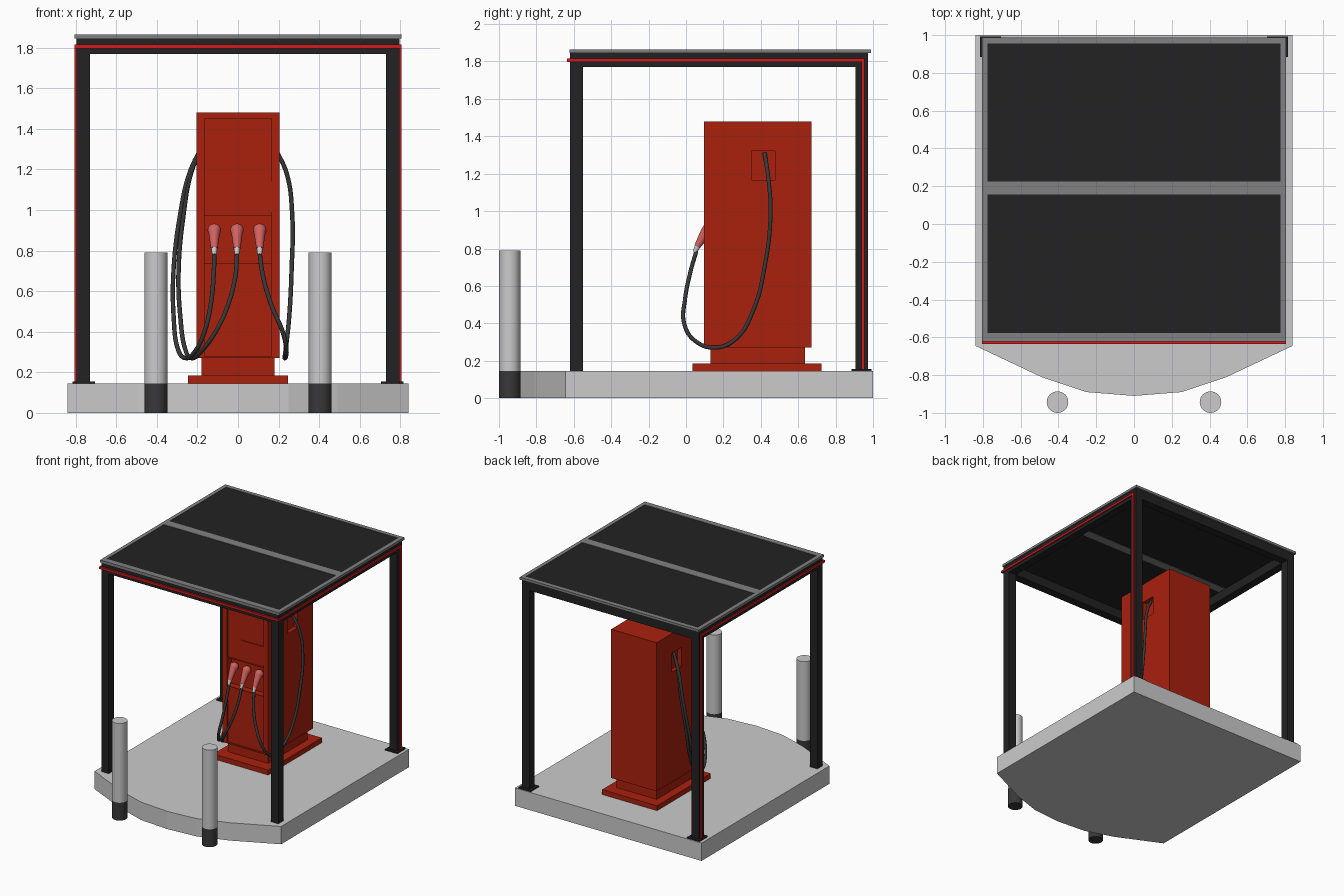
import bpy, bmesh
from mathutils import Vector

cube = bpy.data.objects.get("Cube")
if cube:
    bpy.data.objects.remove(cube, do_unlink=True)


def material(name, r, g, b):
    m = bpy.data.materials.new(name)
    m.use_nodes = True
    m.diffuse_color = (r, g, b, 1)
    m.node_tree.nodes["Principled BSDF"].inputs["Base Color"].default_value = (r, g, b, 1)
    return m


RED = material("cabinet red", 0.4, 0.015, 0.004)
NEON = material("light strip red", 0.65, 0.01, 0.012)
BLACK = material("frame black", 0.016, 0.016, 0.016)
GREY = material("roof trim grey", 0.22, 0.22, 0.22)
CONCRETE = material("concrete pale grey", 0.6, 0.6, 0.6)
RUBBER = material("hose dark grey", 0.04, 0.04, 0.04)
PINK = material("nozzle pink", 0.65, 0.12, 0.12)


def mesh_object(name, bm, *mats):
    bmesh.ops.recalc_face_normals(bm, faces=bm.faces)
    me = bpy.data.meshes.new(name)
    bm.to_mesh(me)
    bm.free()
    for m in mats:
        me.materials.append(m)
    ob = bpy.data.objects.new(name, me)
    bpy.context.collection.objects.link(ob)
    return ob


def box(name, x, y, z, mat):
    """Box from (low, high) ranges on each axis."""
    bm = bmesh.new()
    bmesh.ops.create_cube(bm, size=1)
    for v in bm.verts:
        v.co = [r[0] if c < 0 else r[1] for c, r in zip(v.co, (x, y, z))]
    return mesh_object(name, bm, mat)


def activate(ob):
    bpy.ops.object.select_all(action='DESELECT')
    ob.select_set(True)
    bpy.context.view_layer.objects.active = ob


def smooth(ob):
    activate(ob)
    bpy.ops.object.shade_smooth_by_angle(angle=0.7)


def rod(name, a, b, r1, r2, mat, sides=16):
    """Tapered cylinder between two points."""
    a, b = Vector(a), Vector(b)
    bm = bmesh.new()
    bmesh.ops.create_cone(bm, cap_ends=True, segments=sides, radius1=r1,
                          radius2=r2, depth=(b - a).length)
    ob = mesh_object(name, bm, mat)
    ob.rotation_euler = (b - a).to_track_quat('Z', 'Y').to_euler()
    ob.location = (a + b) / 2
    smooth(ob)
    return ob


# Concrete island with a bowed front
half = [(0.84, 1.0), (0.84, -0.645), (0.49, -0.81), (0.25, -0.89)]
outline = half + [(0, -0.91)] + [(-x, y) for x, y in reversed(half)]
bm = bmesh.new()
floor = bm.faces.new([bm.verts.new((x, y, 0)) for x, y in outline])
top = bmesh.ops.extrude_face_region(bm, geom=[floor])["geom"]
bmesh.ops.translate(bm, vec=(0, 0, 0.145), verts=[v for v in top if isinstance(v, bmesh.types.BMVert)])
mesh_object("island", bm, CONCRETE)

# Things that repeat on both sides
for side, s in (("left", 1), ("right", -1)):
    def span(a, b):
        return sorted((s * a, s * b))

    rod(side + "_bollard_foot", (s * 0.405, -0.943, 0), (s * 0.405, -0.943, 0.145), 0.057, 0.057, RUBBER, 32)
    rod(side + "_bollard", (s * 0.405, -0.943, 0.145), (s * 0.405, -0.943, 0.79), 0.057, 0.057, CONCRETE, 32)
    box(side + "_front_post", span(0.73, 0.797), (-0.62, -0.55), (0.145, 1.78), BLACK)
    box(side + "_back_post", span(0.73, 0.797), (0.905, 0.972), (0.145, 1.78), BLACK)
    box(side + "_post_foot", span(0.705, 0.815), (0.885, 0.993), (0.145, 0.155), BLACK)
    box(side + "_beam", span(0.73, 0.797), (-0.62, 0.972), (1.77, 1.845), BLACK)
    box(side + "_light_strip", span(0.797, 0.806), (-0.635, 0.955), (1.797, 1.815), NEON)
    box(side + "_post_light_strip", span(0.797, 0.806), (0.937, 0.955), (0.15, 1.797), NEON)
    box(side + "_roof_trim", span(0.775, 0.806), (-0.622, 0.988), (1.845, 1.865), GREY)

# Roof: cross beams, trim and two dark panels
box("front_beam", (-0.73, 0.73), (-0.62, -0.55), (1.77, 1.845), BLACK)
box("back_beam", (-0.73, 0.73), (0.905, 0.972), (1.77, 1.845), BLACK)
box("front_light_strip", (-0.806, 0.806), (-0.635, -0.62), (1.797, 1.815), NEON)
for name, y in (("front", (-0.622, -0.577)), ("middle", (0.155, 0.226)), ("back", (0.955, 0.988))):
    box(name + "_roof_trim", (-0.775, 0.775), y, (1.845, 1.865), GREY)
for name, y in (("front", (-0.577, 0.155)), ("back", (0.226, 0.955))):
    box(name + "_roof_panel", (-0.775, 0.775), y, (1.848, 1.862), BLACK)

# Pump cabinet with recessed front panels and side hose ports
box("pump_base", (-0.247, 0.247), (0.035, 0.725), (0.145, 0.185), RED)
box("pump_neck", (-0.18, 0.18), (0.13, 0.635), (0.185, 0.27), RED)
cabinet = box("pump_cabinet", (-0.205, 0.205), (0.095, 0.67), (0.27, 1.48), RED)
recesses = [
    ((-0.165, 0.165), (0.0, 0.107), (0.971, 1.45)),
    ((-0.165, 0.165), (0.0, 0.15), (0.74, 0.97)),
    ((-0.165, 0.165), (0.0, 0.104), (0.28, 0.739)),
    ((0.17, 0.3), (0.35, 0.475), (1.165, 1.32)),
    ((-0.3, -0.17), (0.35, 0.475), (1.165, 1.32)),
]
for x, y, z in recesses:
    cutter = box("recess_cutter", x, y, z, RED)
    cutter.hide_render = True
    mod = cabinet.modifiers.new("recess", 'BOOLEAN')
    mod.operation = 'DIFFERENCE'
    mod.solver = 'EXACT'
    mod.object = cutter
    activate(cabinet)
    bpy.ops.object.modifier_apply(modifier=mod.name)
    bpy.data.objects.remove(cutter, do_unlink=True)
box("display_plate", (-0.04, 0.165), (0.1, 0.108), (0.99, 1.14), RED)

# Nozzles: pale spout collar, tapering grip and round head
nozzle_x = {"right": -0.117, "middle": -0.005, "left": 0.107}
for name, x in nozzle_x.items():
    rod(name + "_nozzle_collar", (x, 0.047, 0.78), (x, 0.063, 0.815), 0.011, 0.016, CONCRETE)
    rod(name + "_nozzle_grip", (x, 0.06, 0.81), (x, 0.11, 0.895), 0.017, 0.029, PINK)
    bm = bmesh.new()
    bmesh.ops.create_uvsphere(bm, u_segments=16, v_segments=10, radius=0.033)
    head = mesh_object(name + "_nozzle_head", bm, PINK)
    head.location = (x, 0.118, 0.9)
    smooth(head)

# Hoses share one sagging side profile (y, z) and differ in their x positions
sag = [(0.055, 0.785), (0.025, 0.68), (-0.005, 0.53), (-0.01, 0.4), (0.05, 0.305), (0.16, 0.27),
       (0.27, 0.32), (0.36, 0.47), (0.42, 0.7), (0.452, 0.98), (0.44, 1.18), (0.42, 1.31)]
sway = {
    "right": [-0.117, -0.12, -0.135, -0.165, -0.21, -0.26, -0.298, -0.317, -0.318, -0.285, -0.24, -0.18],
    "middle": [-0.005, -0.012, -0.05, -0.11, -0.18, -0.23, -0.262, -0.284, -0.293, -0.268, -0.232, -0.18],
    "left": [0.107, 0.122, 0.165, 0.22, 0.239, 0.23, 0.236, 0.252, 0.264, 0.267, 0.24, 0.18],
}
for name, xs in sway.items():
    curve = bpy.data.curves.new(name + "_hose", 'CURVE')
    curve.dimensions = '3D'
    curve.bevel_depth = 0.011
    curve.bevel_resolution = 3
    curve.resolution_u = 8
    curve.use_fill_caps = True
    spline = curve.splines.new('BEZIER')
    spline.bezier_points.add(len(sag) - 1)
    for p, x, (y, z) in zip(spline.bezier_points, xs, sag):
        p.co = (x, y, z)
        p.handle_left_type = p.handle_right_type = 'AUTO'
    curve.materials.append(RUBBER)
    hose = bpy.data.objects.new(name + "_hose", curve)
    bpy.context.collection.objects.link(hose)
    activate(hose)
    bpy.ops.object.convert(target='MESH')
    smooth(bpy.context.object)
